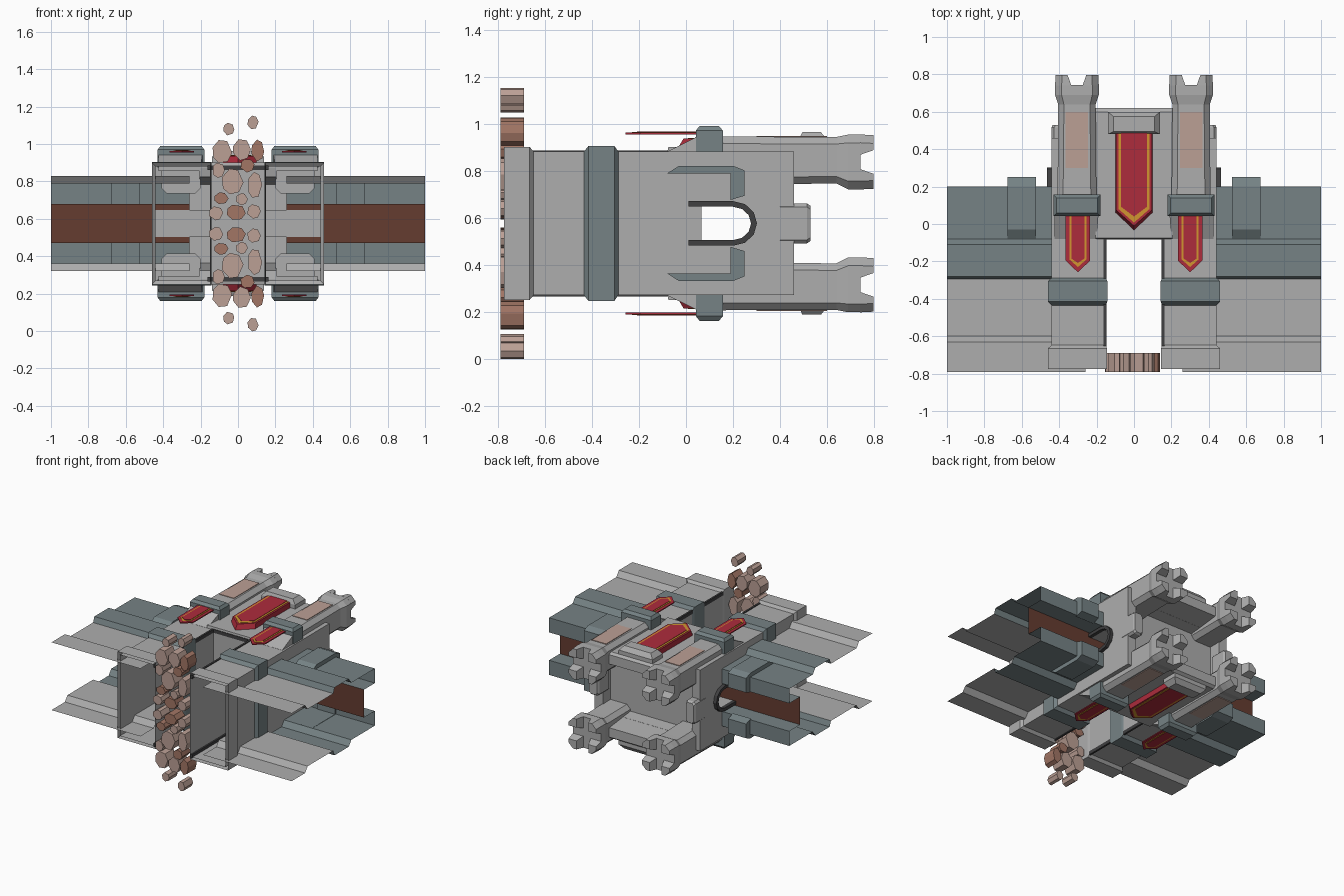
import bpy, bmesh, math, random

if "Cube" in bpy.data.objects:
    bpy.data.objects.remove(bpy.data.objects["Cube"])

random.seed(4)
ZC = 0.575  # the gate lies on its back: height runs along y, depth mirrors about z = ZC


def material(name, rgb):
    m = bpy.data.materials.new(name)
    m.diffuse_color = (*rgb, 1)
    m.use_nodes = True
    m.node_tree.nodes["Principled BSDF"].inputs["Base Color"].default_value = m.diffuse_color
    return m


GREY = material("light stone", (0.42, 0.42, 0.42))
BLUE = material("blue grey stone", (0.18, 0.225, 0.235))
WOOD = material("brown walkway", (0.13, 0.045, 0.03))
RED = material("red cloth", (0.42, 0.025, 0.045))
GOLD = material("gold trim", (0.64, 0.30, 0.03))
PINK = material("pale cobble", (0.50, 0.35, 0.30))
CLAY = material("brown cobble", (0.36, 0.18, 0.13))
DARK = material("dark frame", (0.05, 0.05, 0.052))


def loft(rings, cap0=True, cap1=True, closed=True):
    n = len(rings[0])
    verts = [v for r in rings for v in r]
    faces = []
    for k in range(len(rings) - 1):
        for i in range(n if closed else n - 1):
            j = (i + 1) % n
            faces.append((k * n + i, k * n + j, (k + 1) * n + j, (k + 1) * n + i))
    if cap0:
        faces.append(tuple(range(n))[::-1])
    if cap1:
        faces.append(tuple(range((len(rings) - 1) * n, len(rings) * n)))
    return verts, faces


def along(axis, pts, t):
    order = {"x": lambda p: (t, p[0], p[1]),      # (y, d)
             "y": lambda p: (p[0], t, p[1]),      # (x, d)
             "z": lambda p: (p[0], p[1], t)}[axis]  # (x, y)
    return [order(p) for p in pts]


def prism(axis, pts, a, b):
    return loft([along(axis, pts, a), along(axis, pts, b)])


def rect(x0, x1, d0, d1, c=0.0):
    if c == 0:
        return [(x0, d0), (x1, d0), (x1, d1), (x0, d1)]
    return [(x0 + c, d0), (x1 - c, d0), (x1, d0 + c), (x1, d1 - c),
            (x1 - c, d1), (x0 + c, d1), (x0, d1 - c), (x0, d0 + c)]


def stack(sections, cap0=True, cap1=True):
    # sections: (y, x0, x1, d0, d1, chamfer)
    return loft([along("y", rect(*s[1:]), s[0]) for s in sections], cap0, cap1)


def make(name, mat, parts, mirror=""):
    bm = bmesh.new()
    for sx in ((1, -1) if "x" in mirror else (1,)):
        for sz in ((1, -1) if "z" in mirror else (1,)):
            for verts, faces in parts:
                vs = [bm.verts.new((sx * x, y, ZC + sz * d)) for x, y, d in verts]
                for f in faces:
                    bm.faces.new([vs[i] for i in f])
    bmesh.ops.recalc_face_normals(bm, faces=bm.faces)
    me = bpy.data.meshes.new(name)
    bm.to_mesh(me)
    bm.free()
    me.materials.append(mat)
    ob = bpy.data.objects.new(name, me)
    bpy.context.collection.objects.link(ob)
    return ob


def arch(hw, base, spring, rise, n=6):
    pts = [(base, hw)]
    for i in range(n + 1):
        a = math.pi * i / n
        pts.append((spring + rise * math.sin(a), hw * math.cos(a)))
    return pts + [(base, -hw)]


# gatehouse body: inverted U, cut by the walkway tunnel and the roof pocket
outline = [(-0.44, -0.775), (-0.15, -0.775), (-0.15, -0.08), (0.15, -0.08), (0.15, -0.775),
           (0.44, -0.775), (0.44, 0.46), (-0.44, 0.46)]
body = make("gatehouse_body", GREY, [prism("z", outline, -0.305, 0.305)])
tunnel = make("tunnel_cutter", GREY, [prism("x", arch(0.072, 0.065, 0.2, 0.078), -0.6, 0.6)])
pocket = make("roof_cutter", GREY, [stack([(0.37, -0.37, 0.37, -0.22, 0.22), (0.7, -0.37, 0.37, -0.22, 0.22)])])
for cutter in (tunnel, pocket):
    cutter.hide_render = True
    mod = body.modifiers.new("cut", "BOOLEAN")
    mod.operation, mod.solver, mod.object = "DIFFERENCE", "EXACT", cutter
cut = bpy.data.meshes.new_from_object(body.evaluated_get(bpy.context.evaluated_depsgraph_get()))
body.modifiers.clear()
body.data = cut
bm = bmesh.new()
bm.from_mesh(cut)
open_ends = [f for f in bm.faces if f.calc_center_median().y < -0.77]
bmesh.ops.delete(bm, geom=open_ends, context="FACES")  # legs are open below
bm.to_mesh(cut)
bm.free()
for cutter in (tunnel, pocket):
    bpy.data.objects.remove(cutter)

# leg plinths and blue bands
make("leg_plinth", GREY, [stack([(-0.775, 0.145, 0.46, -0.325, 0.325), (-0.665, 0.145, 0.46, -0.325, 0.325),
                                 (-0.648, 0.15, 0.44, -0.305, 0.305)], False, False)], "x")
make("leg_band", BLUE, [stack([(-0.435, 0.15, 0.44, -0.305, 0.305), (-0.415, 0.143, 0.46, -0.33, 0.33),
                               (-0.305, 0.143, 0.46, -0.33, 0.33), (-0.288, 0.15, 0.44, -0.305, 0.305)],
                              False, False)], "x")

# centre parapet, banner bracket and side merlons
make("centre_parapet", GREY, [prism("x", [(-0.08, 0.3), (-0.075, 0.325), (0.6, 0.325), (0.62, 0.31),
                                          (0.62, 0.24), (0.37, 0.21), (-0.07, 0.25)], -0.205, 0.205)], "z")
make("banner_bracket", GREY, [loft([along("z", rect(-0.14, 0.14, 0.48, 0.6), 0.32),
                                    along("z", rect(-0.14, 0.14, 0.48, 0.6), 0.355),
                                    along("z", rect(-0.11, 0.11, 0.495, 0.575), 0.388)])], "z")
make("side_merlon", GREY, [stack([(0.4, 0.36, 0.442, -0.085, 0.085, 0.015), (0.515, 0.36, 0.442, -0.085, 0.085, 0.015),
                                  (0.53, 0.37, 0.435, -0.075, 0.075, 0.015)])], "x")

# corner turrets with corbels and crenellated heads
make("turret_corbel", GREY, [stack([(-0.08, 0.2, 0.425, 0.28, 0.306), (0.05, 0.19, 0.425, 0.28, 0.37)])], "xz")
make("turret_shaft", GREY, [stack([(0.05, 0.2, 0.41, 0.16, 0.37, 0.03), (0.6, 0.205, 0.405, 0.17, 0.368, 0.03),
                                   (0.64, 0.205, 0.405, 0.17, 0.368, 0.03), (0.69, 0.188, 0.422, 0.145, 0.378, 0.035),
                                   (0.742, 0.188, 0.422, 0.145, 0.378, 0.035)])], "xz")
posts = []
for sx in (-1, 1):
    for sd in (-1, 1):
        def foot(a, b, c):
            p = [(a, a), (b, a), (b, b - c), (b - c, b), (a, b)]
            return [(0.305 + sx * u, 0.2615 + sd * v) for u, v in p]
        posts.append(loft([along("y", foot(0.03, 0.117, 0.035), 0.74), along("y", foot(0.05, 0.114, 0.035), 0.797)]))
make("turret_merlons", GREY, posts, "xz")
make("turret_band", BLUE, [loft([along("z", rect(0.18, 0.43, 0.042, 0.157), 0.3),
                                 along("z", rect(0.18, 0.43, 0.042, 0.157), 0.395),
                                 along("z", rect(0.195, 0.415, 0.058, 0.14), 0.415)])], "xz")
make("turret_panel", PINK, [prism("z", rect(0.245, 0.365, 0.3, 0.6), 0.366, 0.373)], "xz")


# banners: red cloth, gold outline, red field
def pennant(cx, hw, top, shoulder, tip):
    return [(cx - hw, top), (cx - hw, shoulder), (cx, tip), (cx + hw, shoulder), (cx + hw, top)]


make("centre_banner", RED, [loft([along("z", pennant(0, 0.1, 0.49, 0.06, -0.035), 0.32),
                                  along("z", pennant(0, 0.096, 0.49, 0.075, -0.01), 0.362)]),
                            prism("z", pennant(0, 0.069, 0.488, 0.092, 0.04), 0.362, 0.367)], "z")
make("centre_banner_trim", GOLD, [prism("z", pennant(0, 0.083, 0.488, 0.08, 0.008), 0.36, 0.3645)], "z")
make("side_banner", RED, [prism("z", pennant(0.3, 0.066, 0.06, -0.195, -0.258), 0.379, 0.387),
                          prism("z", pennant(0.3, 0.035, 0.06, -0.185, -0.208), 0.387, 0.392)], "xz")
make("side_banner_trim", GOLD, [prism("z", pennant(0.3, 0.045, 0.06, -0.19, -0.23), 0.386, 0.3895)], "xz")

# dark frames: walkway doors and the main passage
frame = [along("x", arch(0.095, 0.01, 0.2, 0.102), t) for t in (0.438, 0.465)]
inner = [along("x", arch(0.071, 0.01, 0.2, 0.077), t) for t in (0.438, 0.465)]
make("door_frame", DARK, [loft([frame[0], frame[1], inner[1], inner[0]], False, False, False)], "x")
u_frame = [(0.148, -0.775), (0.148, -0.082), (-0.148, -0.082), (-0.148, -0.775),
           (-0.162, -0.775), (-0.162, -0.068), (0.162, -0.068), (0.162, -0.775)]
make("passage_frame", DARK, [prism("z", u_frame, 0.285, 0.311)], "z")


# curtain walls: open sheets running into the legs
def sheet(profile):
    return loft([along("x", profile, 0.26), along("x", profile, 1.0)], False, False, False)


make("wall_face", GREY, [sheet([(-0.79, 0.255), (-0.63, 0.255), (-0.6, 0.215), (-0.295, 0.215)])], "xz")
make("wall_parapet", BLUE, [sheet([(-0.295, 0.215), (-0.28, 0.255), (-0.11, 0.255), (-0.08, 0.215),
                                   (0.2, 0.215), (0.2, 0.105), (0.07, 0.105)])], "xz")
make("walkway", WOOD, [sheet([(0.07, -0.105), (0.07, 0.105)])], "x")
make("wall_merlon", BLUE, [prism("x", [(-0.08, 0.213), (-0.03, 0.245), (0.2, 0.245), (0.25, 0.225), (0.25, 0.118),
                                       (0.19, 0.1), (0.19, 0.213)], 0.525, 0.675)], "xz")

# cobble path: x, depth, half width, half length
pale = [(-0.05, 0.505, 0.028, 0.032), (0.08, 0.54, 0.028, 0.034), (-0.085, 0.385, 0.05, 0.06),
        (0.02, 0.395, 0.045, 0.055), (-0.105, 0.285, 0.032, 0.038), (-0.03, 0.225, 0.055, 0.065),
        (0.09, 0.205, 0.036, 0.066), (-0.118, 0.055, 0.036, 0.035), (0.085, 0.065, 0.034, 0.036),
        (0.02, 0.13, 0.03, 0.03)]
brown = [(0.105, 0.39, 0.032, 0.055), (0.05, 0.31, 0.036, 0.034), (-0.09, 0.135, 0.036, 0.03),
         (-0.01, 0.06, 0.048, 0.04)]
for name, mat, stones in (("pale_cobbles", PINK, pale), ("brown_cobbles", CLAY, brown)):
    parts = []
    for x, d, a, b in stones:
        ring = []
        for i in range(7):
            t = 2 * math.pi * (i + random.uniform(-0.2, 0.2)) / 7
            ring.append((x + 1.08 * a * math.cos(t), d + 1.08 * b * math.sin(t)))
        parts.append(prism("y", ring, -0.79, -0.69))
    make(name, mat, parts, "z")
